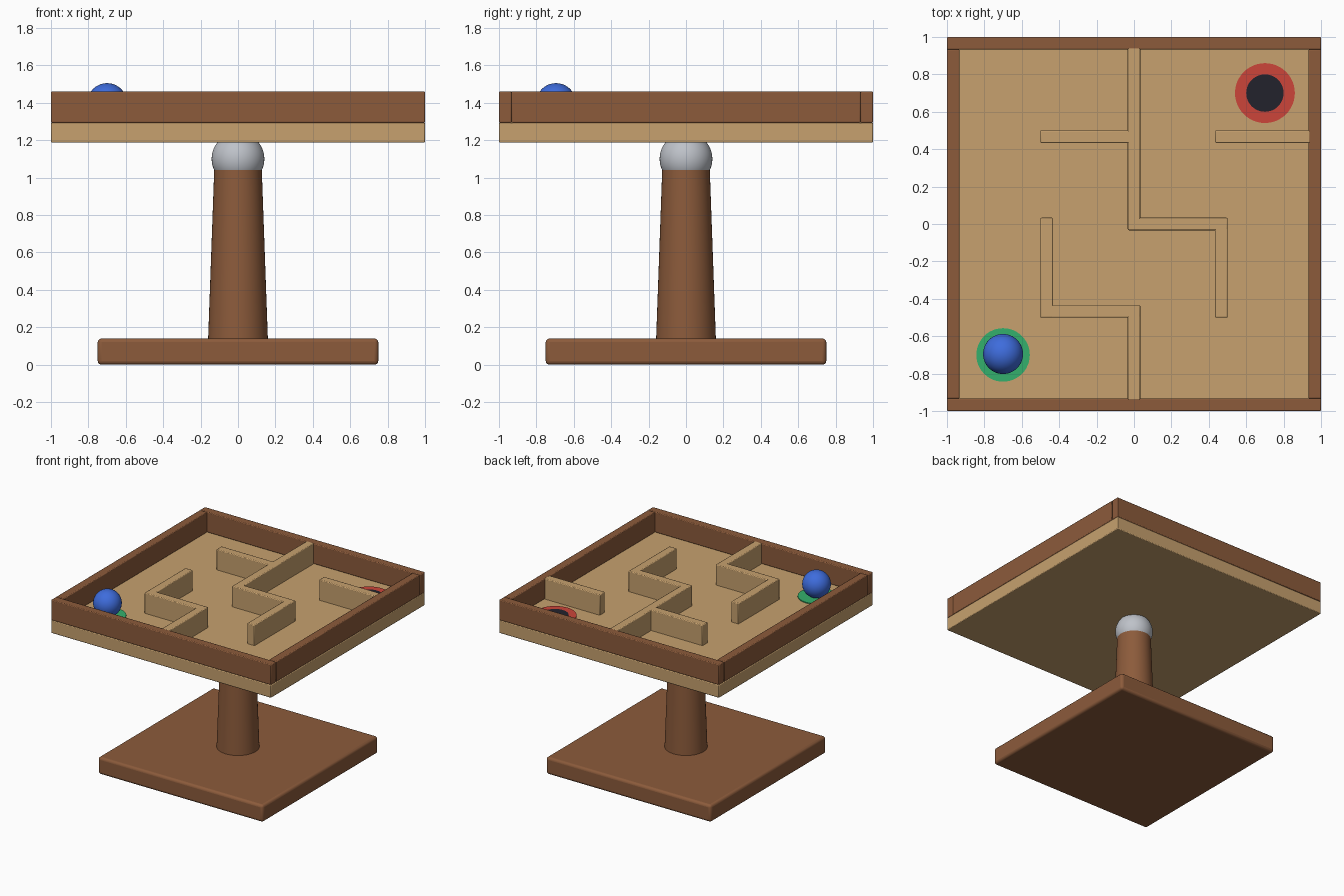
import bpy, math

if "Cube" in bpy.data.objects:
    bpy.data.objects.remove(bpy.data.objects["Cube"])


def material(name, r, g, b):
    lin = lambda c: c / 255 / 12.92 if c < 10 else ((c / 255 + 0.055) / 1.055) ** 2.4
    m = bpy.data.materials.new(name)
    m.diffuse_color = (lin(r), lin(g), lin(b), 1)
    m.use_nodes = True
    m.node_tree.nodes["Principled BSDF"].inputs["Base Color"].default_value = m.diffuse_color
    return m


BROWN = material("dark_wood", 140, 91, 59)
TAN = material("light_wood", 199, 161, 110)
SILVER = material("silver", 190, 194, 201)
BLUE = material("ball_blue", 62, 108, 220)
GREEN = material("start_green", 52, 176, 108)
RED = material("goal_red", 204, 69, 58)
BLACK = material("hole_black", 34, 34, 44)


def finish(name, mat):
    ob = bpy.context.object
    ob.name = name
    ob.data.materials.append(mat)
    bpy.ops.object.shade_smooth_by_angle(angle=math.radians(35))
    return ob


def box(name, lo, hi, mat, bevel, segments=2):
    bpy.ops.mesh.primitive_cube_add(size=1, location=[(a + b) / 2 for a, b in zip(lo, hi)])
    bpy.context.object.scale = [b - a for a, b in zip(lo, hi)]
    bpy.ops.object.transform_apply(location=False, rotation=False, scale=True)
    ob = finish(name, mat)
    mod = ob.modifiers.new("rounded_edges", "BEVEL")
    mod.width, mod.segments = bevel, segments


def cone(name, x, y, z0, z1, r0, r1, mat):
    bpy.ops.mesh.primitive_cone_add(vertices=48, radius1=r0, radius2=r1, depth=z1 - z0,
                                    location=(x, y, (z0 + z1) / 2))
    finish(name, mat)


def ball(name, loc, r, mat):
    bpy.ops.mesh.primitive_uv_sphere_add(segments=48, ring_count=24, radius=r, location=loc)
    finish(name, mat)


FLOOR, TOP, IN = 1.293, 1.46, 0.933

# Stand
box("base", (-0.75, -0.75, 0), (0.75, 0.75, 0.14), BROWN, 0.02, 3)
cone("column", 0, 0, 0.13, 1.047, 0.16, 0.127, BROWN)
ball("pivot_ball", (0, 0, 1.1), 0.141, SILVER)

# Tray and frame
box("board", (-1, -1, 1.187), (1, 1, FLOOR), TAN, 0.006)
for s, ns, ew in ((-1, "front", "left"), (1, "back", "right")):
    a, b = sorted((s * IN, s))
    box("frame_" + ns, (-1, a, FLOOR), (1, b, TOP), BROWN, 0.006)
    box("frame_" + ew, (a, -IN, FLOOR), (b, IN, TOP), BROWN, 0.006)

# Maze walls: centre lines from (x0, y0) to (x1, y1), widened by half a thickness
C, H, E = 0.467, 0.0335, 0.907
walls = [(0, 0, 0, E), (0, 0, C, 0), (C, -C, C, 0), (-C, C, 0, C), (C, C, E, C),
         (-C, -C, -C, 0), (-C, -C, 0, -C), (0, -E, 0, -C)]
for i, (x0, y0, x1, y1) in enumerate(walls):
    box(f"maze_wall_{i + 1}", (x0 - H, y0 - H, FLOOR - 0.01), (x1 + H, y1 + H, TOP + 0.001), TAN, 0.006)

# Start and goal markers with the rolling ball
cone("start_marker", -0.7, -0.7, FLOOR - 0.002, FLOOR + 0.007, 0.143, 0.143, GREEN)
cone("goal_ring", 0.7, 0.7, FLOOR - 0.002, FLOOR + 0.007, 0.16, 0.16, RED)
cone("goal_hole", 0.7, 0.7, FLOOR + 0.002, FLOOR + 0.011, 0.1, 0.1, BLACK)
ball("rolling_ball", (-0.7, -0.695, 1.398), 0.107, BLUE)
